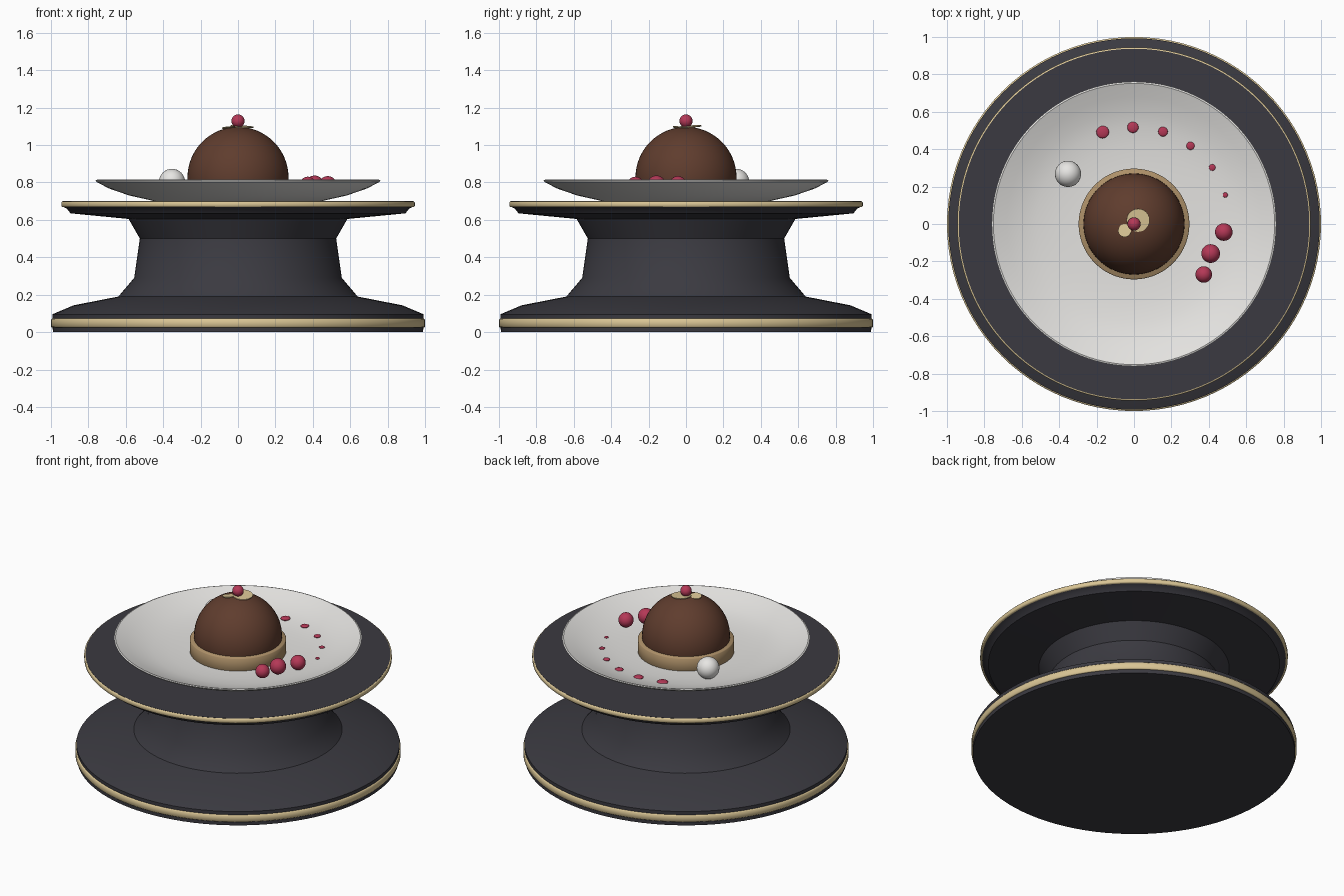
import bpy
import math

if "Cube" in bpy.data.objects:
    bpy.data.objects.remove(bpy.data.objects["Cube"], do_unlink=True)


def material(name, r, g, b):
    m = bpy.data.materials.new(name)
    m.use_nodes = True
    m.diffuse_color = (r, g, b, 1)
    m.node_tree.nodes["Principled BSDF"].inputs["Base Color"].default_value = (r, g, b, 1)
    return m


CHARCOAL = material("charcoal", 0.043, 0.042, 0.052)
GOLD = material("gold", 0.70, 0.56, 0.30)
PORCELAIN = material("porcelain", 0.78, 0.77, 0.75)
CHOCOLATE = material("chocolate", 0.115, 0.046, 0.027)
BISCUIT = material("biscuit", 0.42, 0.28, 0.14)
BERRY = material("berry red", 0.46, 0.04, 0.095)
CREAM = material("cream", 0.80, 0.79, 0.77)


def finish(ob, name, mat, angle=35):
    ob.name = name
    ob.data.materials.append(mat)
    bpy.ops.object.select_all(action="DESELECT")
    ob.select_set(True)
    bpy.context.view_layer.objects.active = ob
    bpy.ops.object.shade_smooth_by_angle(angle=math.radians(angle))
    return ob


def lathe(name, profile, mat, closed=False, steps=96, angle=35):
    """Spin (radius, height) points, listed from bottom to top, round z."""
    verts, faces, rings = [], [], []
    for r, z in profile:
        count = steps if r > 0 else 1
        rings.append([len(verts) + i for i in range(count)])
        for i in range(count):
            a = math.tau * i / steps
            verts.append((r * math.cos(a), r * math.sin(a), z))
    pairs = list(zip(rings, rings[1:]))
    if closed:
        pairs.append((rings[-1], rings[0]))
    for low, high in pairs:
        for i in range(steps):
            j = (i + 1) % steps
            quad = [low[i % len(low)], low[j % len(low)],
                    high[j % len(high)], high[i % len(high)]]
            faces.append(list(dict.fromkeys(quad)))
    mesh = bpy.data.meshes.new(name)
    mesh.from_pydata(verts, [], faces)
    ob = bpy.data.objects.new(name, mesh)
    bpy.context.collection.objects.link(ob)
    return finish(ob, name, mat, angle)


def ball(name, x, y, z, radius, mat, flat=1.0, segments=32):
    bpy.ops.mesh.primitive_uv_sphere_add(segments=segments, ring_count=segments // 2,
                                         radius=radius, location=(x, y, z))
    ob = bpy.context.object
    ob.scale.z = flat
    return finish(ob, name, mat, 60)


# Waisted pedestal with a wide foot and a flat top
lathe("pedestal", [(0, 0), (0.99, 0), (0.993, 0.095), (0.88, 0.143), (0.64, 0.19),
                   (0.555, 0.29), (0.525, 0.50), (0.585, 0.605), (0.895, 0.635),
                   (0.915, 0.66), (0.937, 0.67), (0.937, 0.70), (0, 0.70)], CHARCOAL)


# Gold trims round the foot and the top
def band(name, radius, low, high):
    e = 0.005
    lathe(name, [(radius - 0.02, low), (radius - e, low), (radius, low + e),
                 (radius, high - e), (radius - e, high), (radius - 0.02, high)],
          GOLD, closed=True, angle=50)


band("foot_trim", 1.0, 0.025, 0.072)
band("top_trim", 0.945, 0.668, 0.699)

# Shallow plate
lathe("plate", [(0, 0.701), (0.45, 0.701), (0.58, 0.73), (0.69, 0.768), (0.757, 0.803),
                (0.761, 0.812), (0.752, 0.815), (0.68, 0.786), (0.60, 0.758),
                (0.52, 0.74), (0.42, 0.728), (0.30, 0.722), (0, 0.72)], PORCELAIN)

# Biscuit base and chocolate dome
lathe("biscuit_base", [(0, 0.715), (0.293, 0.715), (0.296, 0.72), (0.296, 0.803),
                       (0.291, 0.808), (0, 0.808)], BISCUIT, angle=50)
ball("chocolate_dome", 0, 0, 0.827, 0.27, CHOCOLATE, segments=64)

# Gold flakes and berry on the crown
for name, x, y, z, radius, tilt in (("large_flake", 0.022, 0.02, 1.099, 0.062, 0.06),
                                    ("small_flake", -0.05, -0.035, 1.094, 0.035, -0.1)):
    bpy.ops.mesh.primitive_cylinder_add(vertices=24, radius=radius, depth=0.005,
                                        location=(x, y, z), rotation=(tilt, tilt, 0))
    finish(bpy.context.object, name, GOLD)
ball("crown_berry", 0, 0, 1.129, 0.035, BERRY)

# Large berries and cream ball on the plate
for i, (x, y) in enumerate([(0.48, -0.043), (0.41, -0.158), (0.373, -0.27)]):
    ball(f"berry_{i + 1}", x, y, 0.787, (0.047, 0.05, 0.044)[i], BERRY)
ball("cream_ball", -0.353, 0.268, 0.803, 0.07, CREAM)

# Trail of shrinking sauce drops
drops = [(-0.168, 0.492), (-0.006, 0.517), (0.155, 0.494),
         (0.302, 0.418), (0.418, 0.302), (0.488, 0.155)]
for i, (x, y) in enumerate(drops):
    ball(f"sauce_drop_{i + 1}", x, y, 0.743, 0.034 - 0.0041 * i, BERRY, flat=0.35, segments=24)
